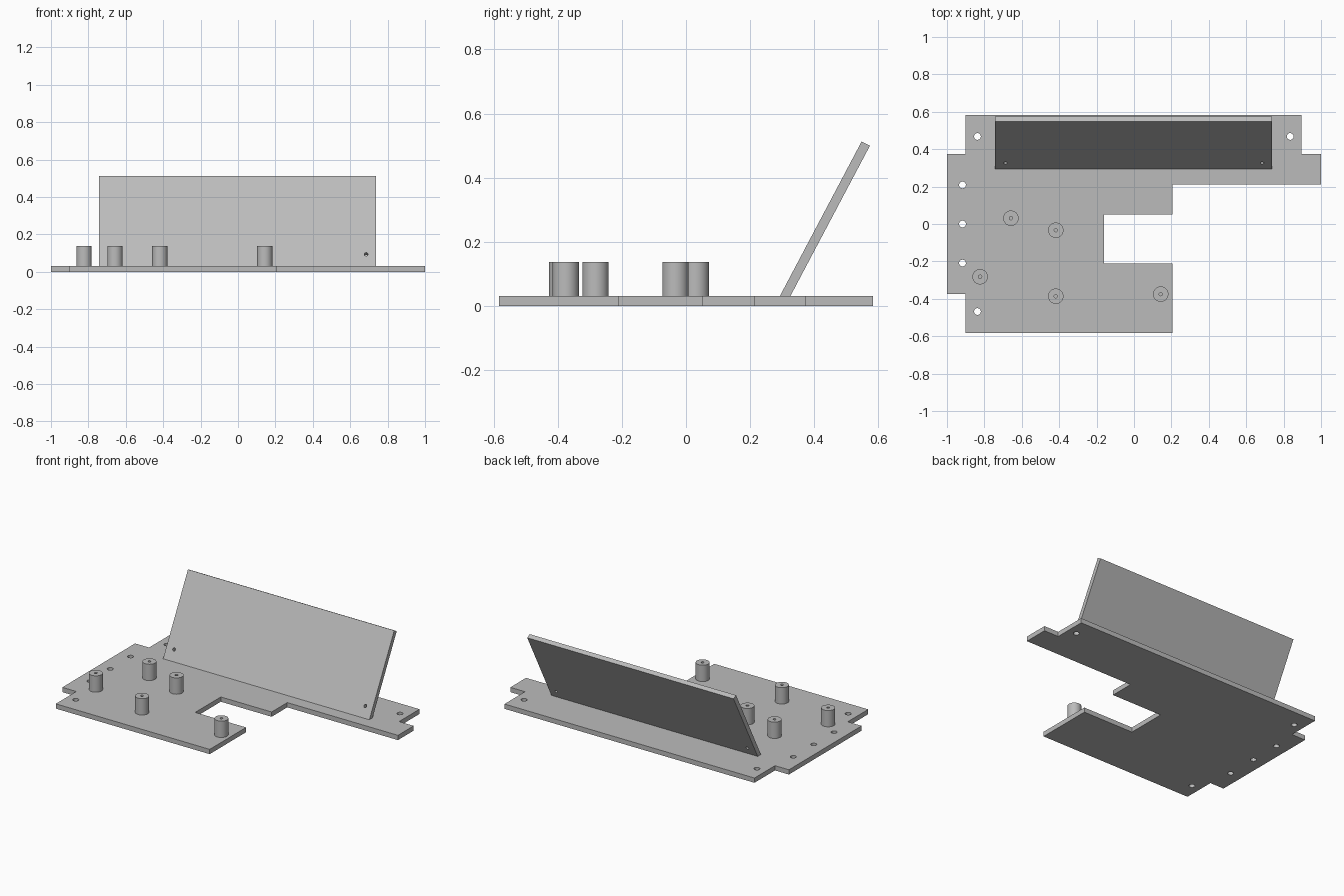
import bpy, bmesh, math
from mathutils import Vector, Matrix

if "Cube" in bpy.data.objects:
    bpy.data.objects.remove(bpy.data.objects["Cube"], do_unlink=True)

grey = bpy.data.materials.new("plain grey")
grey.use_nodes = True
grey.diffuse_color = (0.5, 0.5, 0.5, 1)
grey.node_tree.nodes["Principled BSDF"].inputs["Base Color"].default_value = grey.diffuse_color


def prism(name, profile, offset):
    """Solid made by pushing a flat outline along an offset."""
    bm = bmesh.new()
    face = bm.faces.new([bm.verts.new(p) for p in profile])
    made = bmesh.ops.extrude_face_region(bm, geom=[face])["geom"]
    verts = [v for v in made if isinstance(v, bmesh.types.BMVert)]
    bmesh.ops.translate(bm, verts=verts, vec=offset)
    bmesh.ops.recalc_face_normals(bm, faces=bm.faces)
    return finish(name, bm)


def finish(name, bm):
    mesh = bpy.data.meshes.new(name)
    bm.to_mesh(mesh)
    bm.free()
    mesh.materials.append(grey)
    obj = bpy.data.objects.new(name, mesh)
    bpy.context.collection.objects.link(obj)
    return obj


def rods(name, centres, radius, depth, segments, turn=Matrix()):
    """One mesh holding a cylinder at every centre."""
    bm = bmesh.new()
    for c in centres:
        bmesh.ops.create_cone(bm, cap_ends=True, segments=segments, radius1=radius,
                              radius2=radius, depth=depth,
                              matrix=Matrix.Translation(c) @ turn)
    return finish(name, bm)


def drill(obj, cutter):
    """Cut the holes, remove the cutter and keep crisp rims."""
    mod = obj.modifiers.new("holes", "BOOLEAN")
    mod.operation, mod.solver, mod.object = "DIFFERENCE", "EXACT", cutter
    bpy.ops.object.select_all(action="DESELECT")
    bpy.context.view_layer.objects.active = obj
    obj.select_set(True)
    bpy.ops.object.modifier_apply(modifier=mod.name)
    bpy.data.objects.remove(cutter, do_unlink=True)
    bpy.ops.object.shade_smooth_by_angle(angle=math.radians(30))


THICK = 0.031

# Base plate with notched corners and a side cut-out
outline = [(-0.9, 0.583), (0.895, 0.583), (0.895, 0.373), (1, 0.373), (1, 0.212),
           (0.205, 0.212), (0.205, 0.052), (-0.16, 0.052), (-0.16, -0.21),
           (0.205, -0.21), (0.205, -0.583), (-0.9, -0.583), (-0.9, -0.373),
           (-1, -0.373), (-1, 0.373), (-0.9, 0.373)]
base = prism("base_plate", [(x, y, 0) for x, y in outline], (0, 0, THICK))
mounts = [(-0.837, 0.468), (0.835, 0.468), (-0.917, 0.209), (-0.917, 0),
          (-0.917, -0.209), (-0.837, -0.468)]
drill(base, rods("mount_cutter", [(x, y, 0) for x, y in mounts], 0.018, 0.2, 32))

# Leaning panel, its foot cut level with the plate
foot, top = Vector((0, 0.293, THICK)), Vector((0, 0.548, 0.513))
lean = math.atan2(top.y - foot.y, top.z - foot.z)
back = Vector((0, math.cos(lean), -math.sin(lean))) * 0.029
heel = foot + Vector((0, 0.029 / math.cos(lean), 0))
left = Vector((-0.743, 0, 0))
panel = prism("leaning_panel", [p + left for p in (foot, top, top + back, heel)],
              (1.481, 0, 0))
mid = foot.lerp(top, 0.13) + back / 2
turn = Matrix.Rotation(math.pi / 2 - lean, 4, "X")
turn = back.to_track_quat("Z", "Y").to_matrix().to_4x4()
drill(panel, rods("panel_cutter", [mid + Vector((x, 0, 0)) for x in (-0.687, 0.685)],
                  0.01, 0.08, 24, turn))

# Standoffs with blind screw holes
posts = [(-0.658, 0.031), (-0.418, -0.033), (-0.823, -0.282),
         (-0.418, -0.386), (0.143, -0.375)]
for i, (x, y) in enumerate(posts):
    post = rods(f"standoff_{i + 1}", [(x, y, 0.084)], 0.041, 0.106, 48)
    drill(post, rods("screw_cutter", [(x, y, 0.131)], 0.009, 0.2, 24))
